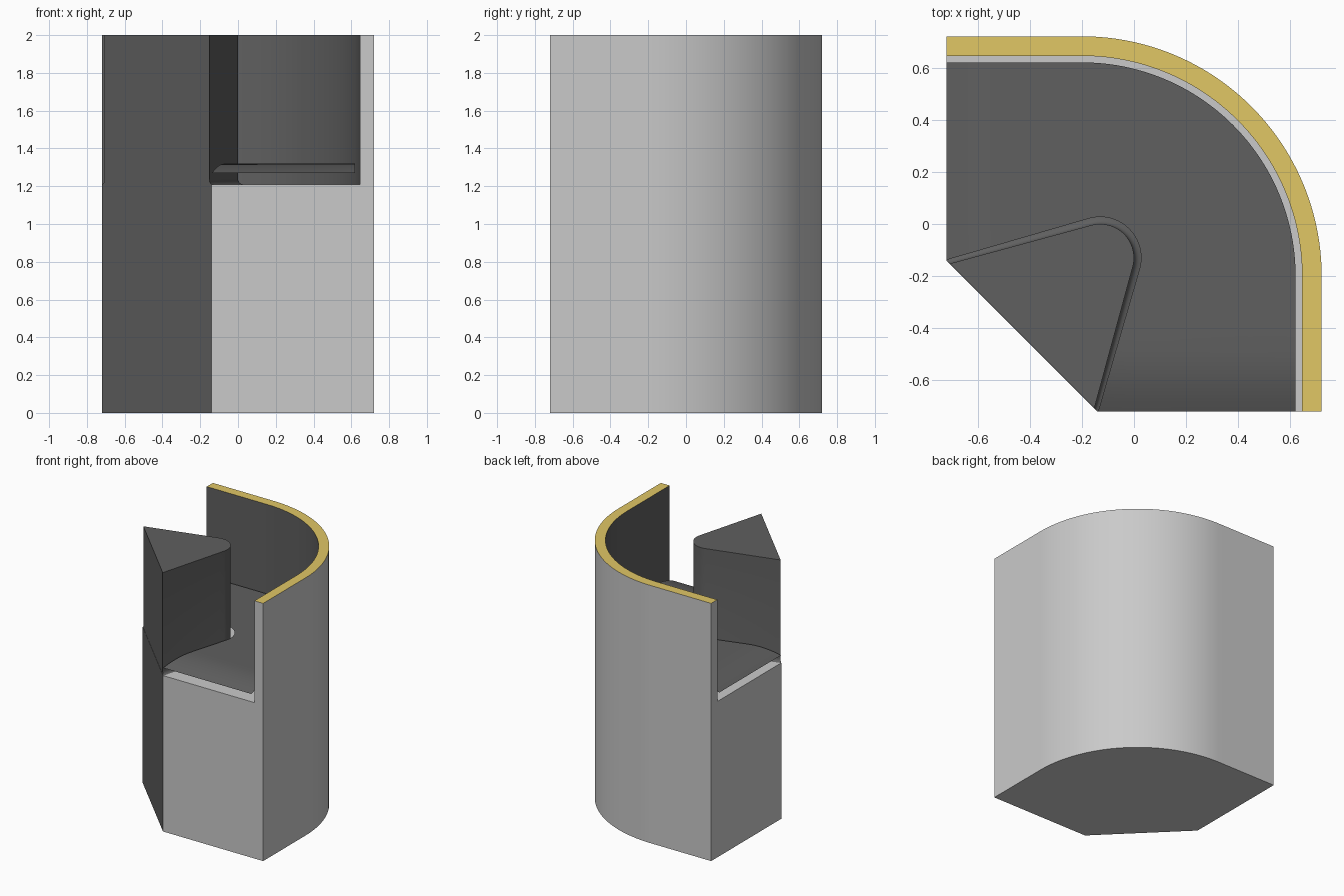
import bpy, bmesh, math
from mathutils import Vector

if "Cube" in bpy.data.objects:
    bpy.data.objects.remove(bpy.data.objects["Cube"])

H, FLOOR, E = 2.0, 1.21, 0.72      # height, floor level, half width
ARC_C, WEDGE_C = -0.20, -0.13      # centres of the big and small rounded corners
N, S = 48, 14                      # arc steps, straight-run steps


def material(name, rgb):
    m = bpy.data.materials.new(name)
    m.diffuse_color = (*rgb, 1)
    m.use_nodes = True
    m.node_tree.nodes["Principled BSDF"].inputs["Base Color"].default_value = m.diffuse_color
    return m


LIGHT = material("light_grey", (0.59, 0.59, 0.59))
DARK = material("dark_grey", (0.115, 0.115, 0.115))
GOLD = material("gold", (0.75, 0.57, 0.13))


def path(start, end, c, r, a0, a1):
    """Straight run, arc, straight run; always the same number of points."""
    arc = [Vector((c + r * math.cos(a), c + r * math.sin(a)))
           for a in (math.radians(a0 + (a1 - a0) * i / N) for i in range(N + 1))]
    s, e = Vector(start), Vector(end)
    return ([s.lerp(arc[0], i / S) for i in range(S)] + arc +
            [arc[-1].lerp(e, i / S) for i in range(1, S + 1)])


def wall_path(offset):
    r = E - ARC_C - offset
    return path((-E, ARC_C + r), (ARC_C + r, -E), ARC_C, r, 90, 0)


def wedge_path(r):
    k = (r - 0.13) / 0.027
    a, b = -0.706 - 0.014 * k, -0.152 + 0.014 * k
    return path((a, b), (b, a), WEDGE_C, r, 105, -15)


def make(name, rings, closed, caps, mats, rule):
    """Loft rings of 3D points, optionally cap them, and colour faces by rule."""
    bm = bmesh.new()
    vs = [[bm.verts.new(p) for p in ring] for ring in rings]
    n = len(vs[0])
    for a, b in zip(vs, vs[1:]):
        for i in range(n if closed else n - 1):
            j = (i + 1) % n
            bm.faces.new((a[i], a[j], b[j], b[i]))
    if caps[0]:
        bm.faces.new(vs[0][::-1])
    if caps[1]:
        bm.faces.new(vs[-1])
    bm.normal_update()
    for f in bm.faces:
        f.material_index = rule(f)
    me = bpy.data.meshes.new(name)
    bm.to_mesh(me)
    bm.free()
    for m in mats:
        me.materials.append(m)
    ob = bpy.data.objects.new(name, me)
    bpy.context.collection.objects.link(ob)
    bpy.ops.object.select_all(action='DESELECT')
    ob.select_set(True)
    bpy.context.view_layer.objects.active = ob
    bpy.ops.object.shade_smooth_by_angle(angle=math.radians(30))
    return ob


def at(points, z):
    return [(p.x, p.y, z) for p in points]


# Solid base: rounded outer side, slanted dark inner side
base = [Vector((-E, -0.14)), Vector((-0.14, -E))] + wall_path(0)[::-1]
make("base", [at(base, 0), at(base, FLOOR)], True, (True, True), [LIGHT, DARK],
     lambda f: int(f.normal.x < -0.3 and f.normal.y < -0.3))

# Tall outer wall: light outside, dark inside, gold rim on top
wall = wall_path(0)[::-1] + wall_path(0.075)


def wall_colour(f):
    if f.normal.z > 0.5:
        return 2
    c = f.calc_center_median() - Vector((ARC_C, ARC_C, 0))
    return int(f.normal.x * c.x + f.normal.y * c.y < 0)


make("outer_wall", [at(wall, FLOOR), at(wall, H)], True, (False, True),
     [LIGHT, DARK, GOLD], wall_colour)

# Inner wedge pillar with a small fillet at the floor
rings = []
for i in range(5):
    a = math.pi / 2 * i / 4
    rings.append(at(wedge_path(0.157 - 0.027 * math.sin(a))[::-1],
                    FLOOR + 0.027 * (1 - math.cos(a))))
rings.append(at(wedge_path(0.13)[::-1], H))
make("wedge_pillar", rings, True, (False, True), [DARK], lambda f: 0)


# Thin raised floor sheet that droops towards its two open ends
def sheet_point(p):
    t = max(0, -0.48 - p.x, -0.48 - p.y) / 0.24
    return (p.x, p.y, 1.32 - 0.05 * t * t)


inner, outer = wedge_path(0.157), wall_path(0.10)
make("floor_sheet",
     [[sheet_point(a.lerp(b, k / 8)) for a, b in zip(inner, outer)] for k in range(9)],
     False, (False, False), [DARK], lambda f: 0)
